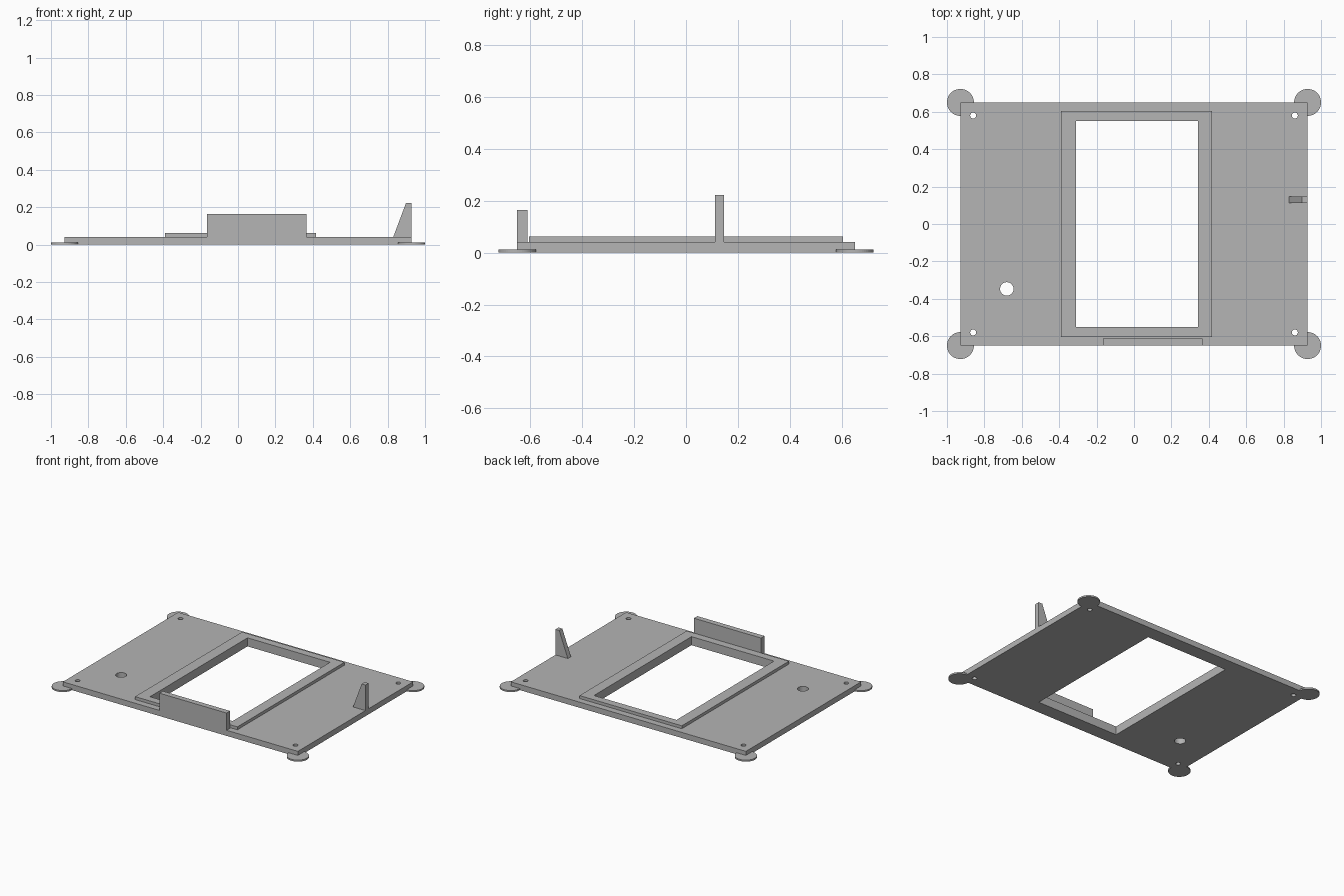
import bpy, bmesh, math
from mathutils import Matrix

if "Cube" in bpy.data.objects:
    bpy.data.objects.remove(bpy.data.objects["Cube"])

grey = bpy.data.materials.new("plain grey")
grey.diffuse_color = (0.46, 0.46, 0.46, 1)
grey.use_nodes = True
grey.node_tree.nodes["Principled BSDF"].inputs["Base Color"].default_value = grey.diffuse_color


def rect(x0, x1, y0, y1):
    return [(x0, y0), (x1, y0), (x1, y1), (x0, y1)]


def circle(cx, cy, r, n):
    return [(cx + r * math.cos(math.tau * i / n), cy + r * math.sin(math.tau * i / n))
            for i in range(n)]


def slab(name, loops, low, high, turn=Matrix()):
    """Extrude an outline (first loop) with holes (other loops) from low to high."""
    curve = bpy.data.curves.new(name, 'CURVE')
    curve.dimensions = '2D'
    curve.fill_mode = 'BOTH'
    curve.extrude = (high - low) / 2
    for pts in loops:
        spline = curve.splines.new('POLY')
        spline.points.add(len(pts) - 1)
        for p, (x, y) in zip(spline.points, pts):
            p.co = (x, y, 0, 1)
        spline.use_cyclic_u = True
    temp = bpy.data.objects.new(name + "_outline", curve)
    bpy.context.collection.objects.link(temp)
    bpy.context.view_layer.update()
    mesh = bpy.data.meshes.new_from_object(
        temp.evaluated_get(bpy.context.evaluated_depsgraph_get()))
    bpy.data.objects.remove(temp)
    bm = bmesh.new()
    bm.from_mesh(mesh)
    bmesh.ops.remove_doubles(bm, verts=bm.verts, dist=1e-5)
    bmesh.ops.transform(bm, verts=bm.verts,
                        matrix=turn @ Matrix.Translation((0, 0, (low + high) / 2)))
    bmesh.ops.recalc_face_normals(bm, faces=bm.faces)
    for f in bm.faces:
        f.smooth = False
    bm.to_mesh(mesh)
    bm.free()
    mesh.name = name
    mesh.materials.clear()
    mesh.materials.append(grey)
    obj = bpy.data.objects.new(name, mesh)
    bpy.context.collection.objects.link(obj)
    return obj


W, D, T = 0.928, 0.65, 0.04
corners = [(sx, sy) for sx in (-1, 1) for sy in (-1, 1)]

# Base plate with window, cable hole and four screw holes
window = rect(-0.31, 0.342, -0.55, 0.55)
holes = [circle(sx * 0.86, sy * 0.58, 0.016, 24) for sx, sy in corners]
slab("base_plate", [rect(-W, W, -D, D), window, circle(-0.68, -0.347, 0.036, 32)] + holes, 0, T)

# Raised frame around the window
slab("window_frame", [rect(-0.39, 0.418, -0.604, 0.604), window], T, 0.061)

# Thin round pads under the corners
for i, (sx, sy) in enumerate(corners):
    slab(f"corner_pad_{i + 1}", [circle(sx * W, sy * D, 0.072, 48)], 0, 0.011)

# Upright wall along the front edge
slab("front_wall", [rect(-0.165, 0.365, -D, -0.611)], T, 0.163)

# Sloped fin on the right edge, drawn in x-z and stood upright
slab("side_fin", [[(0.83, T), (W, T), (W, 0.222), (0.898, 0.222)]], -0.147, -0.112,
     Matrix.Rotation(math.pi / 2, 4, 'X'))
